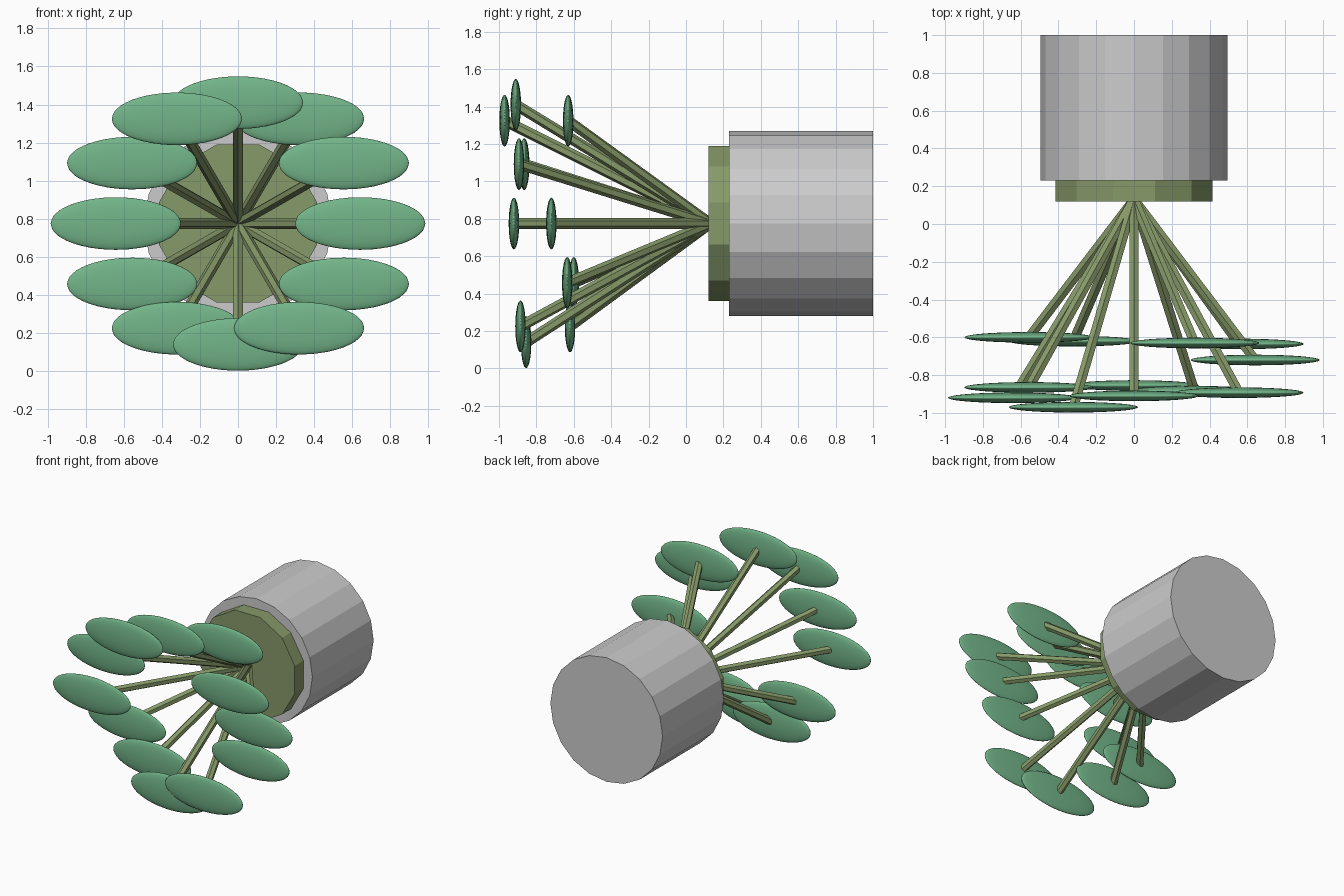
import bpy, bmesh, math
from mathutils import Vector, Matrix

if "Cube" in bpy.data.objects:
    bpy.data.objects.remove(bpy.data.objects["Cube"])

ZC = 0.775  # height of the shared axis


def material(name, rgb):
    m = bpy.data.materials.new(name)
    m.diffuse_color = (*rgb, 1)
    m.use_nodes = True
    m.node_tree.nodes["Principled BSDF"].inputs["Base Color"].default_value = m.diffuse_color
    return m


stem_mat = material("stem_green", (0.24, 0.32, 0.14))
leaf_mat = material("leaf_green", (0.17, 0.46, 0.25))


def finish(name, bm, mat=None):
    me = bpy.data.meshes.new(name)
    bm.to_mesh(me)
    bm.free()
    ob = bpy.data.objects.new(name, me)
    bpy.context.collection.objects.link(ob)
    if mat:
        me.materials.append(mat)
    return ob


def rod(name, a, b, radius, sides, mat=None, spin=0.0):
    """Capped prism running from a to b."""
    a, b = Vector(a), Vector(b)
    d = b - a
    bm = bmesh.new()
    mtx = (Matrix.Translation((a + b) / 2)
           @ d.to_track_quat('Z', 'Y').to_matrix().to_4x4()
           @ Matrix.Rotation(spin, 4, 'Z'))
    bmesh.ops.create_cone(bm, cap_ends=True, segments=sides, radius1=radius,
                          radius2=radius, depth=d.length, matrix=mtx)
    return finish(name, bm, mat)


# Pot lying on its side, and the soil-like disc at its mouth
rod("pot", (0, 0.23, ZC), (0, 1.0, ZC), 0.494, 20)
rod("base_disc", (0, 0.12, ZC), (0, 0.24, ZC), 0.43, 12, stem_mat, math.radians(15))

# Twelve stems fanning out, each with a flat oval leaf.
# Depths go anticlockwise seen from the front, starting at the right.
depths = [-0.72, -0.893, -0.63, -0.91, -0.97, -0.865,
          -0.92, -0.60, -0.62, -0.855, -0.885, -0.635]
for i, y in enumerate(depths):
    t = math.tau * i / 12
    tip = Vector((0.642 * math.cos(t), y, ZC + 0.635 * math.sin(t)))
    rod(f"stem_{i + 1}", (0, 0.13, ZC), tip, 0.029, 6, stem_mat)
    bm = bmesh.new()
    bmesh.ops.create_icosphere(bm, subdivisions=4, radius=1.0,
                               matrix=Matrix.Translation(tip)
                               @ Matrix.Diagonal((0.342, 0.028, 0.138, 1)))
    leaf = finish(f"leaf_{i + 1}", bm, leaf_mat)
    leaf.data.shade_smooth()
